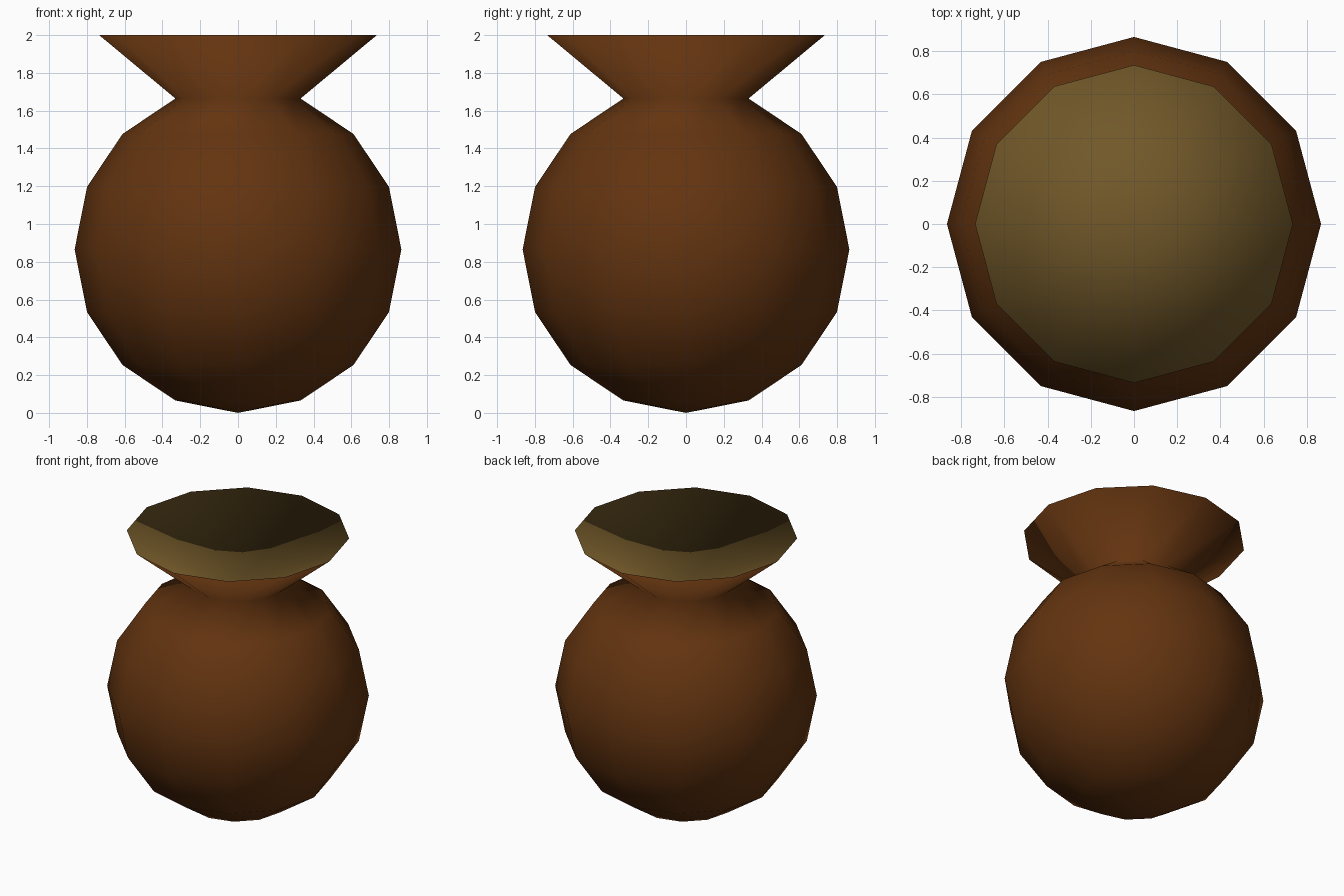
import bpy, bmesh, math

if "Cube" in bpy.data.objects:
    bpy.data.objects.remove(bpy.data.objects["Cube"])

SIDES = 12
R = 0.865


def material(name, rgb):
    m = bpy.data.materials.new(name)
    m.diffuse_color = (*rgb, 1.0)
    m.use_nodes = True
    m.node_tree.nodes["Principled BSDF"].inputs["Base Color"].default_value = m.diffuse_color
    return m


# Profile of (radius, height): ball from the bottom up to the neck, then the flared mouth
profile = [(R * math.sin(math.pi * i / 8), R - R * math.cos(math.pi * i / 8))
           for i in range(1, 8)]
profile.append((0.735, 2.0))

bm = bmesh.new()
rings = []
for r, z in profile:
    rings.append([bm.verts.new((r * math.cos(2 * math.pi * k / SIDES),
                                r * math.sin(2 * math.pi * k / SIDES), z))
                  for k in range(SIDES)])
bottom = bm.verts.new((0, 0, 0))
funnel_tip = bm.verts.new((0, 0, 1.5))

for k in range(SIDES):
    n = (k + 1) % SIDES
    # Outer cloth
    bm.faces.new((bottom, rings[0][n], rings[0][k]))
    for low, high in zip(rings, rings[1:]):
        bm.faces.new((low[k], low[n], high[n], high[k]))
    # Sunken lining inside the mouth
    lining = bm.faces.new((rings[-1][k], rings[-1][n], funnel_tip))
    lining.material_index = 1

for f in bm.faces:
    f.smooth = True

mesh = bpy.data.meshes.new("tied_sack")
bm.to_mesh(mesh)
bm.free()
mesh.materials.append(material("brown cloth", (0.125, 0.034, 0.005)))
mesh.materials.append(material("olive lining", (0.165, 0.097, 0.022)))
sack = bpy.data.objects.new("tied_sack", mesh)
bpy.context.collection.objects.link(sack)
